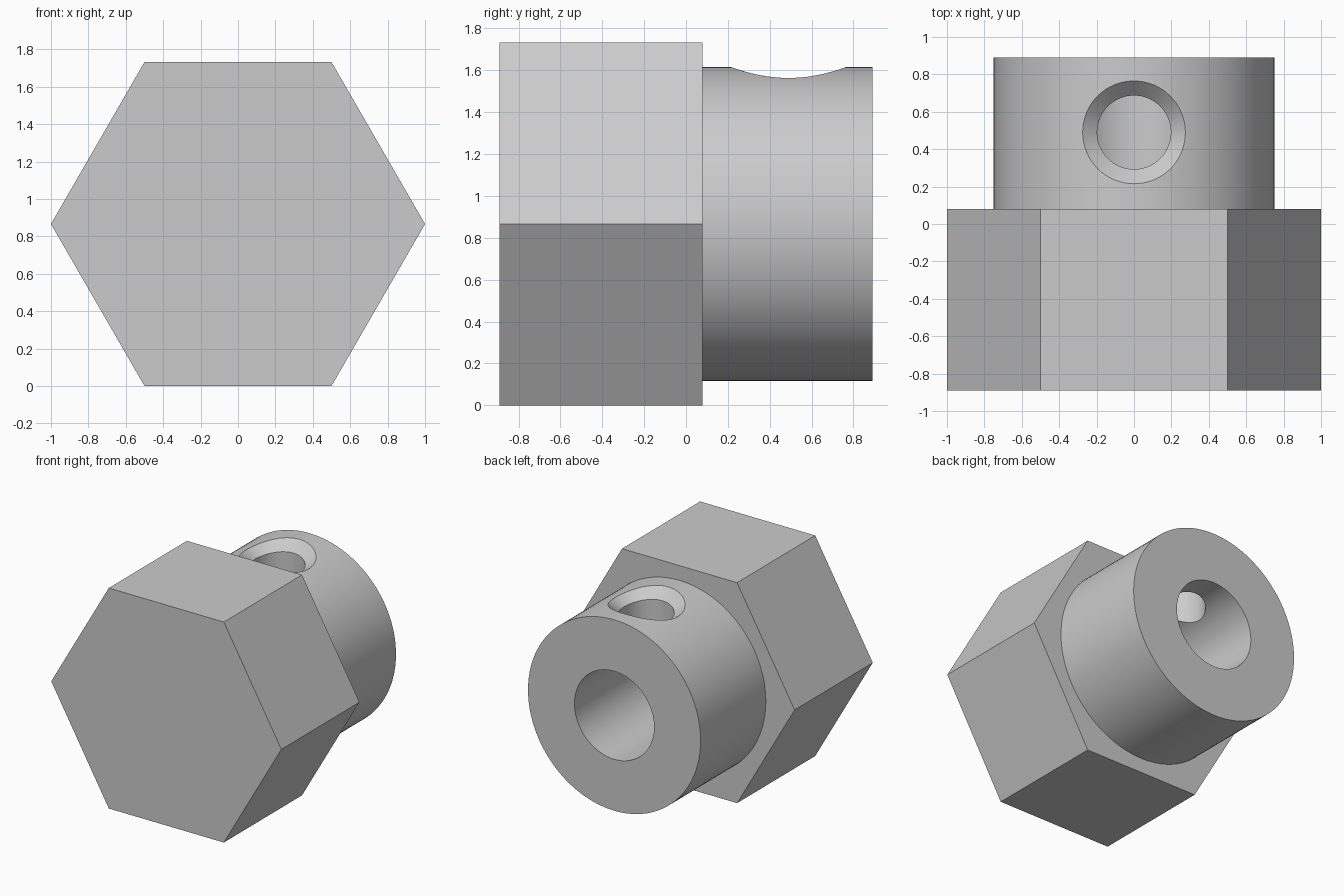
import bpy
import bmesh
from math import cos, sin, sqrt, pi, radians

cube = bpy.data.objects.get("Cube")
if cube:
    bpy.data.objects.remove(cube, do_unlink=True)

AXIS_Z = sqrt(3) / 2           # height of the main axis
FRONT, SHOULDER, BACK = -0.89, 0.08, 0.89
HUB_R, BORE_R = 0.75, 0.346
SCREW_Y, SCREW_R, CHAMFER = 0.49, 0.197, 0.078

steel = bpy.data.materials.new("plain grey")
steel.use_nodes = True
grey = (0.6, 0.6, 0.6, 1)
steel.diffuse_color = grey
steel.node_tree.nodes["Principled BSDF"].inputs["Base Color"].default_value = grey


def loft(name, rings):
    """Closed solid through a list of equally long rings of points."""
    bm = bmesh.new()
    loops = [[bm.verts.new(p) for p in ring] for ring in rings]
    n = len(loops[0])
    for a, b in zip(loops, loops[1:]):
        for i in range(n):
            j = (i + 1) % n
            bm.faces.new((a[i], a[j], b[j], b[i]))
    bm.faces.new(loops[0])
    bm.faces.new(loops[-1])
    bmesh.ops.recalc_face_normals(bm, faces=bm.faces)
    mesh = bpy.data.meshes.new(name)
    bm.to_mesh(mesh)
    bm.free()
    mesh.materials.append(steel)
    obj = bpy.data.objects.new(name, mesh)
    bpy.context.collection.objects.link(obj)
    return obj


def prism(name, radius, sides, y0, y1):
    """Regular prism lying along y on the main axis."""
    angles = [2 * pi * i / sides for i in range(sides)]
    return loft(name, [[(radius * cos(a), y, AXIS_Z + radius * sin(a)) for a in angles]
                       for y in (y0, y1)])


def hub_top(x):
    return AXIS_Z + sqrt(HUB_R ** 2 - x ** 2)


def screw_hole_cutter(sides=64):
    """Radial hole whose chamfer follows the curved hub surface."""
    rings = [[], [], []]
    outer, extra = SCREW_R + CHAMFER, 0.1
    for i in range(sides):
        c, s = cos(2 * pi * i / sides), sin(2 * pi * i / sides)
        low = hub_top(SCREW_R * c) - CHAMFER
        high = hub_top(outer * c)
        far = high + (high - low) / CHAMFER * extra
        for ring, r, z in zip(rings, (SCREW_R, SCREW_R, outer + extra), (AXIS_Z, low, far)):
            ring.append((r * c, SCREW_Y + r * s, z))
    return loft("screw_hole_cutter", rings)


def cut(target, cutter):
    cutter.hide_render = True
    mod = target.modifiers.new("cut", 'BOOLEAN')
    mod.operation = 'DIFFERENCE'
    mod.solver = 'EXACT'
    mod.object = cutter
    bpy.context.view_layer.objects.active = target
    bpy.ops.object.modifier_apply(modifier=mod.name)
    bpy.data.objects.remove(cutter, do_unlink=True)


# Hexagonal head
prism("hex_head", 1, 6, FRONT, SHOULDER)

# Round hub with the bore and the chamfered set screw hole
hub = prism("hub", HUB_R, 96, SHOULDER, BACK)
cut(hub, prism("bore_cutter", BORE_R, 96, SHOULDER - 0.1, BACK + 0.1))
cut(hub, screw_hole_cutter())

bpy.ops.object.select_all(action='DESELECT')
hub.select_set(True)
bpy.context.view_layer.objects.active = hub
bpy.ops.object.shade_smooth_by_angle(angle=radians(25))
